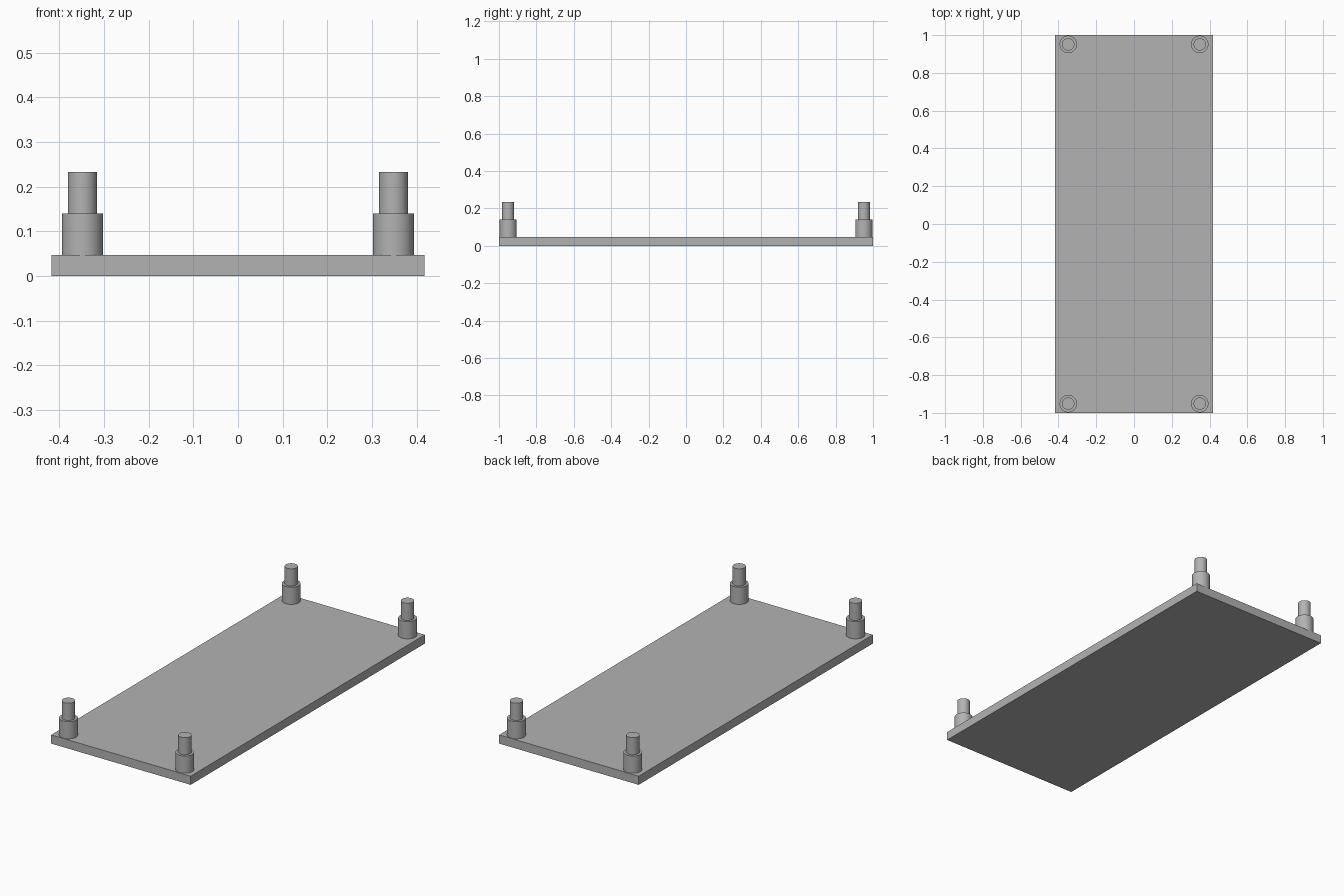
import bpy
import bmesh
from math import cos, sin, pi, radians

cube = bpy.data.objects.get("Cube")
if cube:
    bpy.data.objects.remove(cube, do_unlink=True)

GREY = (0.45, 0.45, 0.45, 1)
grey = bpy.data.materials.new("plain grey")
grey.use_nodes = True
grey.diffuse_color = GREY
grey.node_tree.nodes["Principled BSDF"].inputs["Base Color"].default_value = GREY

PLATE_TOP = 0.047
SIDES = 48


def add_object(name, bm):
    bmesh.ops.recalc_face_normals(bm, faces=bm.faces)
    mesh = bpy.data.meshes.new(name)
    bm.to_mesh(mesh)
    bm.free()
    mesh.materials.append(grey)
    obj = bpy.data.objects.new(name, mesh)
    bpy.context.collection.objects.link(obj)
    return obj


# Flat rectangular base plate
bm = bmesh.new()
bmesh.ops.create_cube(bm, size=1)
bmesh.ops.scale(bm, vec=(0.834, 2, PLATE_TOP), verts=bm.verts)
bmesh.ops.translate(bm, vec=(0, 0, PLATE_TOP / 2), verts=bm.verts)
add_object("base_plate", bm)


# Stepped post: wide standoff with a narrower pin on top
def stepped_post(name, x, y):
    profile = [(0.046, PLATE_TOP), (0.046, 0.14), (0.0325, 0.14), (0.0325, 0.233)]
    bm = bmesh.new()
    rings = [[bm.verts.new((r * cos(2 * pi * i / SIDES), r * sin(2 * pi * i / SIDES), z))
              for i in range(SIDES)] for r, z in profile]
    for low, high in zip(rings, rings[1:]):
        for i in range(SIDES):
            j = (i + 1) % SIDES
            bm.faces.new((low[i], low[j], high[j], high[i]))
    bm.faces.new(rings[0])
    bm.faces.new(rings[-1])
    post = add_object(name, bm)
    post.location = (x, y, 0)
    bpy.ops.object.select_all(action="DESELECT")
    post.select_set(True)
    bpy.context.view_layer.objects.active = post
    bpy.ops.object.shade_smooth_by_angle(angle=radians(30))


# One post at each corner
for end, y in (("front", -0.951), ("back", 0.951)):
    for side, x in (("right", -0.348), ("left", 0.348)):
        stepped_post(f"{end}_{side}_post", x, y)
